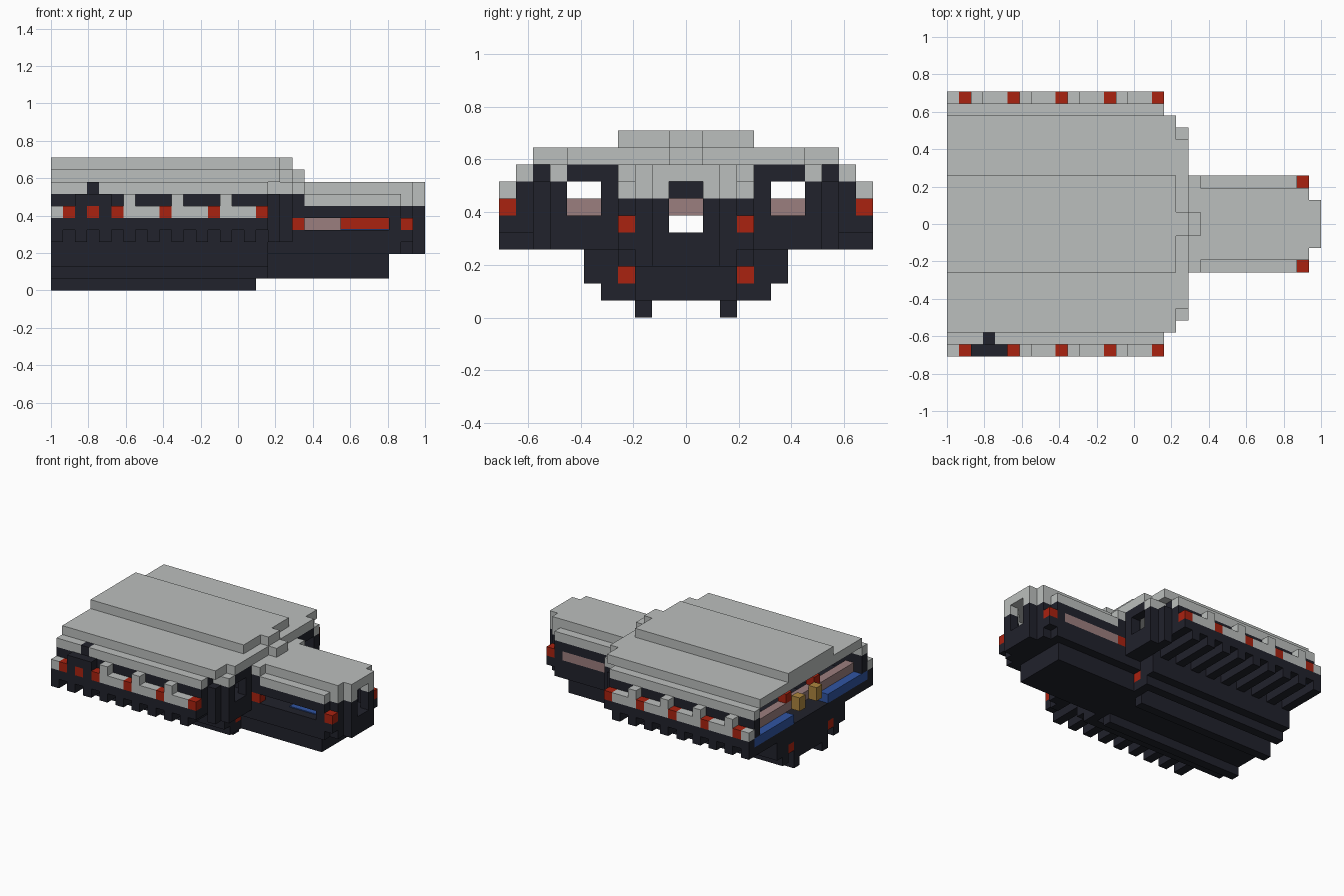
import bpy
import bmesh
from mathutils import Matrix, Vector

if "Cube" in bpy.data.objects:
    bpy.data.objects.remove(bpy.data.objects["Cube"], do_unlink=True)

LENGTH, WIDTH = 31, 22
UNIT = 2 / LENGTH


def material(name, rgb):
    mat = bpy.data.materials.new(name)
    mat.use_nodes = True
    mat.diffuse_color = (*rgb, 1)
    mat.node_tree.nodes["Principled BSDF"].inputs["Base Color"].default_value = (*rgb, 1)
    return mat


grey = material("light grey", (0.50, 0.52, 0.51))
dark = material("dark navy", (0.015, 0.016, 0.025))
red = material("red", (0.40, 0.016, 0.005))
pink = material("dusty pink", (0.33, 0.21, 0.21))
blue = material("blue", (0.03, 0.09, 0.36))
gold = material("gold", (0.42, 0.24, 0.05))


def add_block(bm, x, y, z):
    """Add a block from grid ranges along x, y and z."""
    low = Vector((x[0], y[0], z[0]))
    high = Vector((x[1], y[1], z[1]))
    mid = (low + high) / 2 - Vector((LENGTH / 2, WIDTH / 2, 0))
    matrix = Matrix.Translation(mid * UNIT) @ Matrix.Diagonal((*((high - low) * UNIT), 1))
    bmesh.ops.create_cube(bm, size=1, matrix=matrix)


def part(name, mat, blocks, mirror=True):
    """Build one part out of blocks, repeated on the other side."""
    bm = bmesh.new()
    for x, y, z in blocks:
        centred = y[0] + y[1] == WIDTH
        add_block(bm, x, y, z)
        if mirror and not centred:
            add_block(bm, x, (WIDTH - y[1], WIDTH - y[0]), z)
    mesh = bpy.data.meshes.new(name)
    bm.to_mesh(mesh)
    bm.free()
    mesh.materials.append(mat)
    obj = bpy.data.objects.new(name, mesh)
    bpy.context.collection.objects.link(obj)
    return obj


# Stepped roof of the main body
part("main_roof", grey, [
    ((0, 19), (7, 15), (10, 11)),
    ((19, 20), (10, 12), (10, 11)),
    ((0, 19), (2, 20), (9, 10)),
    ((19, 20), (4, 18), (9, 10)),
    ((20, 21), (10, 12), (9, 10)),
    ((18, 20), (3, 4), (8, 9)),
])
part("right_eave", grey, [((0, 3), (1, 2), (8, 9)), ((4, 18), (1, 2), (8, 9))], False)
part("left_eave", grey, [((0, 18), (20, 21), (8, 9))], False)

# Side rails with lamps and small posts
lamps = range(1, 18, 4)
part("left_rail", grey,
     [((0, 1), (21, 22), (6, 7))]
     + [((i + 1, i + 4), (21, 22), (6, 7)) for i in lamps[:-1]]
     + [((i + 1, i + 2), (21, 22), (7, 8)) for i in lamps[:-1]], False)
part("right_rail", grey,
     [((0, 1), (0, 1), (6, 7))]
     + [((i + 1, i + 4), (0, 1), (6, 7)) for i in lamps[1:-1]]
     + [((i + 1, i + 2), (0, 1), (7, 8)) for i in lamps[1:-1]], False)
part("rail_lamps", red, [((i, i + 1), (0, 1), (6, 7)) for i in lamps])

# Entry on the right side
part("entry_frame", dark, [
    ((2, 3), (0, 1), (6, 7)), ((4, 5), (0, 1), (6, 7)),
    ((2, 5), (0, 1), (7, 8)), ((3, 4), (1, 2), (8, 9)),
], False)
part("entry_lamp", red, [((3, 4), (0, 1), (6, 7))], False)

# Main body walls and bulkhead with side openings
part("side_walls", dark, [
    ((0, 18), (1, 2), (6, 8)),
    ((2, 18), (0, 7), (5, 6)),
    ((0, 2), (0, 1), (5, 6)),
])
part("bulkhead", dark, [
    ((17, 18), (2, 3), (6, 9)),
    ((18, 19), (2, 3), (4, 8)),
    ((18, 20), (3, 4), (4, 8)),
    ((18, 20), (4, 7), (4, 6)),
    ((19, 20), (4, 6), (8, 9)),
    ((19, 20), (6, 7), (6, 9)),
    ((18, 20), (7, 10), (5, 9)),
    ((18, 20), (10, 12), (7, 9)),
])

# Floor and the ribs below the side decks
part("main_floor", dark, [((0, 18), (5, 17), (4, 5)), ((18, 20), (7, 15), (4, 5))])
part("floor_ribs", dark, [((i, i + 1), (0, 5), (4, 5)) for i in range(0, 18, 2)])

# Undercarriage
part("undercarriage", dark, [
    ((0, 18), (5, 17), (3, 4)),
    ((0, 18), (5, 7), (2, 3)),
    ((0, 18), (6, 7), (1, 2)),
    ((17, 18), (7, 8), (1, 2)),
])
part("keel", dark, [((0, 28), (8, 14), (1, 3))])
part("skids", dark, [((0, 17), (8, 9), (0, 1))])
part("underside_strips", red, [((0, 18), (7, 8), (2, 3))])

# Nose hull with long side windows and a front opening
part("nose_hull", dark, [
    ((18, 29), (7, 15), (3, 4)),
    ((29, 30), (8, 14), (3, 4)),
    ((30, 31), (9, 13), (3, 5)),
    ((20, 29), (7, 15), (4, 5)),
    ((29, 30), (7, 15), (4, 5)),
    ((28, 29), (7, 8), (5, 6)),
    ((20, 29), (7, 8), (6, 7)),
    ((20, 21), (7, 8), (7, 8)),
    ((29, 30), (8, 9), (5, 7)),
    ((30, 31), (9, 10), (5, 7)),
    ((28, 29), (10, 12), (7, 8)),
])
part("nose_roof", grey, [
    ((20, 21), (7, 15), (8, 9)),
    ((21, 30), (8, 14), (8, 9)),
    ((30, 31), (9, 13), (8, 9)),
    ((21, 29), (7, 8), (7, 8)),
    ((29, 30), (8, 9), (7, 8)),
    ((30, 31), (9, 10), (7, 8)),
])
part("nose_lamps", red, [((29, 30), (7, 8), (5, 6))])

# Nose interior seen through the windows
part("nose_seat_back", pink, [((21, 28), (14, 15), (5, 6))], False)
part("nose_red_seat", red, [((24, 28), (13, 14), (5, 6))], False)
part("window_end_blocks", red, [((20, 21), (7, 8), (5, 6))])
part("nose_bench", blue, [((24, 28), (8, 10), (5, 5.1))], False)

# Open tail with benches and a console
part("tail_benches", blue, [((0, 2), (1, 8), (5, 6))])
part("tail_seat_backs", pink, [((1, 2), (2, 20), (6, 7))])
part("console_knobs", gold, [((0, 1), (9, 10), (6, 7.5))])
part("console_panel", red, [((1, 2), (8, 9), (7, 8))])
